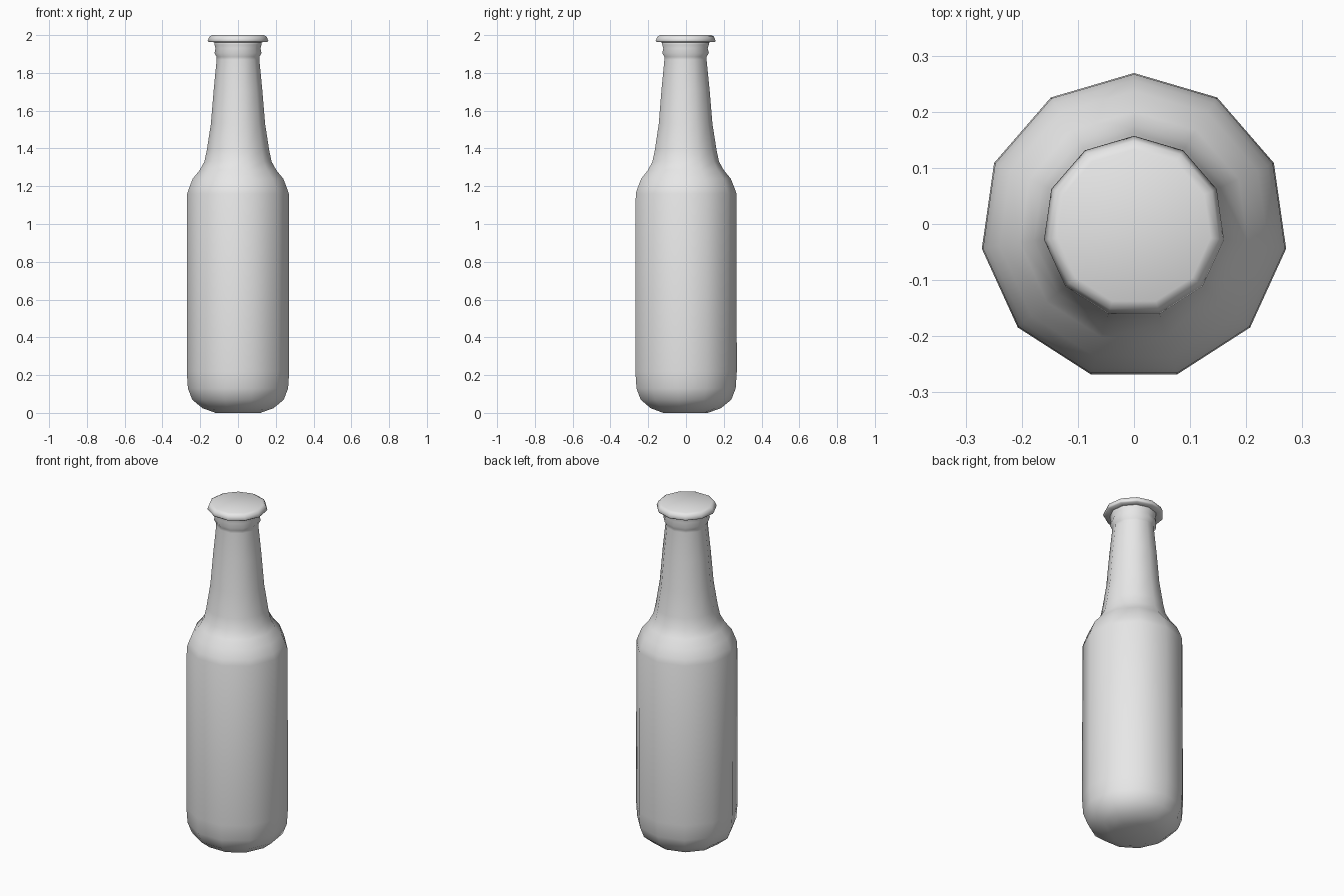
import bpy, bmesh, math

SIDES = 11
CENTRE_Y = -0.005

cube = bpy.data.objects.get("Cube")
if cube:
    bpy.data.objects.remove(cube)

grey = bpy.data.materials.new("plain_grey")
grey.use_nodes = True
colour = (0.8, 0.8, 0.8, 1)
grey.diffuse_color = colour
grey.node_tree.nodes["Principled BSDF"].inputs["Base Color"].default_value = colour


def lathe(name, profile):
    """Closed solid from (radius, height) rings, with one corner at the back."""
    bm = bmesh.new()
    rings = []
    for r, z in profile:
        ring = []
        for i in range(SIDES):
            a = math.pi / 2 + math.tau * i / SIDES
            ring.append(bm.verts.new((r * math.cos(a), CENTRE_Y + r * math.sin(a), z)))
        rings.append(ring)
    for low, high in zip(rings, rings[1:]):
        for i in range(SIDES):
            j = (i + 1) % SIDES
            bm.faces.new((low[i], low[j], high[j], high[i]))
    bm.faces.new(rings[0][::-1])
    bm.faces.new(rings[-1])
    mesh = bpy.data.meshes.new(name)
    bm.to_mesh(mesh)
    bm.free()
    mesh.shade_smooth()
    mesh.materials.append(grey)
    obj = bpy.data.objects.new(name, mesh)
    bpy.context.collection.objects.link(obj)
    return obj


# Bottle: rounded base, straight body, shoulder, neck and lip bead
lathe("bottle", [
    (0.12, 0.0), (0.19, 0.025), (0.245, 0.07), (0.268, 0.13), (0.274, 0.22),
    (0.272, 1.16), (0.262, 1.19), (0.242, 1.24), (0.205, 1.285), (0.18, 1.33), (0.167, 1.39),
    (0.145, 1.53), (0.13, 1.71), (0.114, 1.87), (0.114, 1.885),
    (0.126, 1.905), (0.120, 1.93), (0.126, 1.95), (0.126, 1.97),
])

# Cap: flared skirt with a softened top edge
lathe("cap", [
    (0.125, 1.962), (0.157, 1.963), (0.162, 1.97), (0.153, 1.992), (0.138, 2.0),
])
